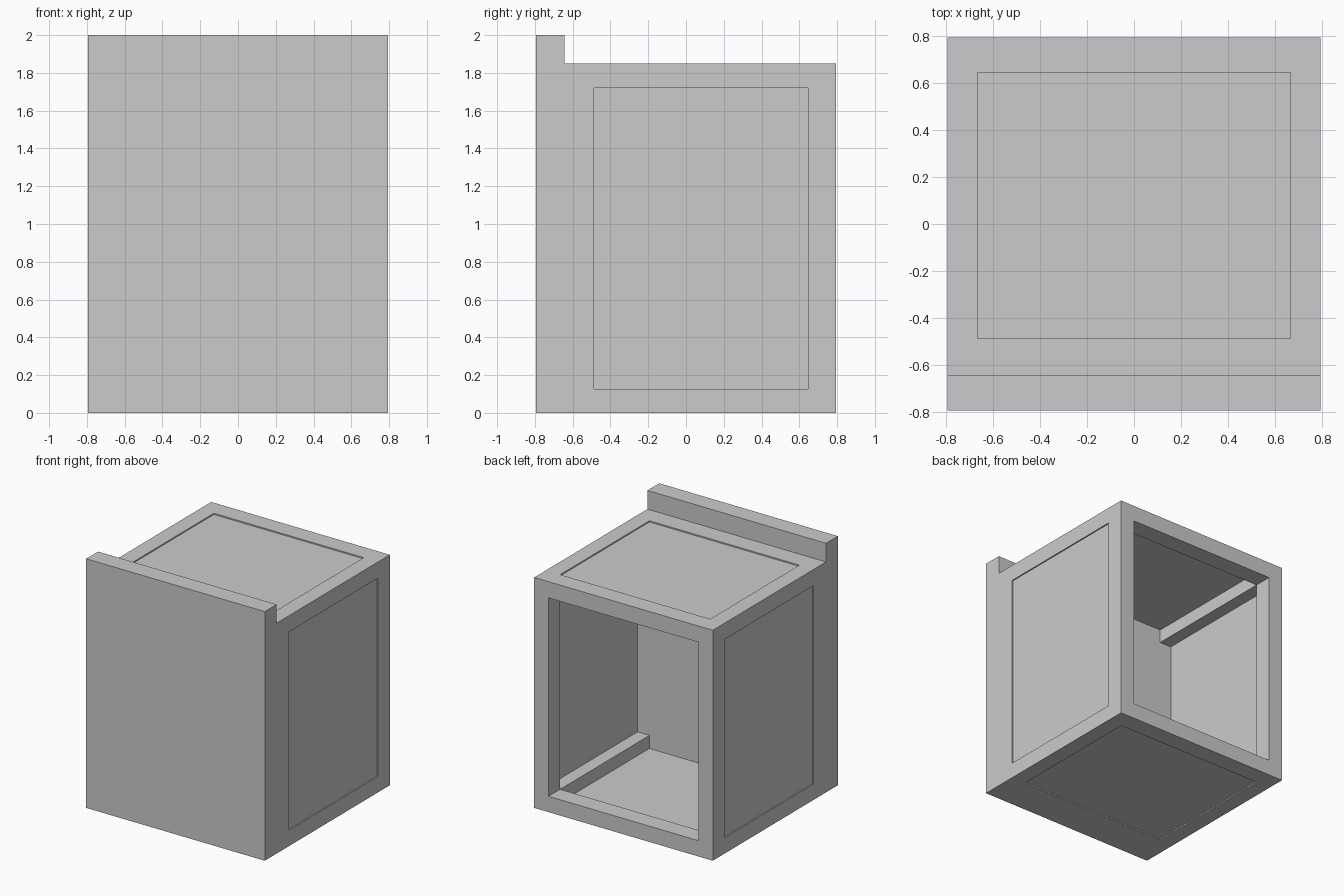
import bpy
import bmesh

cube = bpy.data.objects.get("Cube")
if cube:
    bpy.data.objects.remove(cube, do_unlink=True)

# One plain grey for the whole cabinet
grey = bpy.data.materials.new("light_grey")
grey.use_nodes = True
colour = (0.6, 0.6, 0.6, 1)
grey.diffuse_color = colour
grey.node_tree.nodes["Principled BSDF"].inputs["Base Color"].default_value = colour

HALF = 0.793          # half of the width and depth
BODY_TOP = 1.85       # top of the frame
IN_X = 0.666          # inner edges of the frame
FRONT_Y, BACK_Y = -0.487, 0.645
LOW_Z, HIGH_Z = 0.127, 1.72
RECESS, SKIN = 0.01, 0.012


def finish(name, bm):
    bmesh.ops.recalc_face_normals(bm, faces=bm.faces)
    mesh = bpy.data.meshes.new(name)
    bm.to_mesh(mesh)
    bm.free()
    mesh.materials.append(grey)
    obj = bpy.data.objects.new(name, mesh)
    bpy.context.collection.objects.link(obj)
    return obj


def box(name, xs, ys, zs):
    """Box spanning the given ranges."""
    bm = bmesh.new()
    bmesh.ops.create_cube(bm, size=1)
    for v in bm.verts:
        for i, (a, b) in enumerate((xs, ys, zs)):
            v.co[i] = max(a, b) if v.co[i] > 0 else min(a, b)
    return finish(name, bm)


# Thick front with a raised lip, from a side profile
bm = bmesh.new()
step = -0.643
profile = [(-HALF, 0), (FRONT_Y, 0), (FRONT_Y, BODY_TOP),
           (step, BODY_TOP), (step, 2), (-HALF, 2)]
face = bm.faces.new([bm.verts.new((-HALF, y, z)) for y, z in profile])
new = bmesh.ops.extrude_face_region(bm, geom=[face])["geom"]
for v in new:
    if isinstance(v, bmesh.types.BMVert):
        v.co.x = HALF
finish("front_slab", bm)

full_x = (-HALF, HALF)
open_x = (-IN_X, IN_X)
open_y = (FRONT_Y, BACK_Y)
open_z = (LOW_Z, HIGH_Z)

# Rails along the back and sides, with a thin recessed panel, low and high
levels = (("bottom", (0, LOW_Z), (RECESS, RECESS + SKIN)),
          ("top", (HIGH_Z, BODY_TOP), (BODY_TOP - RECESS - SKIN, BODY_TOP - RECESS)))
for level, rail_z, panel_z in levels:
    box(f"{level}_back_rail", full_x, (BACK_Y, HALF), rail_z)
    box(f"{level}_panel", open_x, open_y, panel_z)
    for side, s in (("left", 1), ("right", -1)):
        box(f"{level}_{side}_rail", (s * IN_X, s * HALF), open_y, rail_z)

# Back posts and recessed side panels; the back stays open
for side, s in (("left", 1), ("right", -1)):
    box(f"{side}_back_post", (s * IN_X, s * HALF), (BACK_Y, HALF), open_z)
    outer = HALF - RECESS
    box(f"{side}_panel", (s * (outer - SKIN), s * outer), open_y, open_z)
